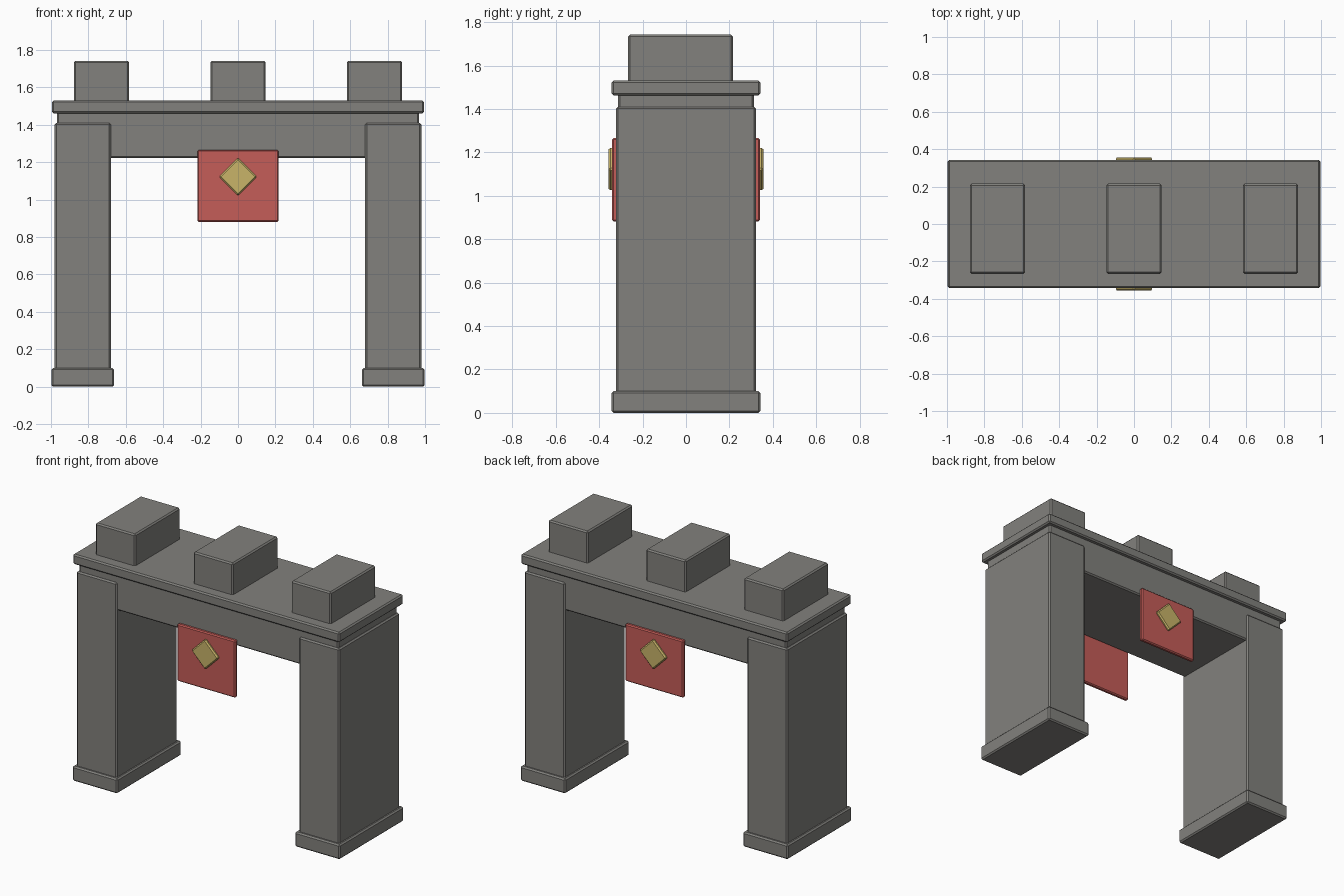
import bpy, math

if "Cube" in bpy.data.objects:
    bpy.data.objects.remove(bpy.data.objects["Cube"])


def material(name, rgb):
    m = bpy.data.materials.new(name)
    m.diffuse_color = (*rgb, 1)
    m.use_nodes = True
    m.node_tree.nodes["Principled BSDF"].inputs["Base Color"].default_value = m.diffuse_color
    return m


STONE = material("grey stone", (0.223, 0.219, 0.205))
RED = material("red cloth", (0.558, 0.109, 0.098))
GOLD = material("gold", (0.578, 0.456, 0.141))


def block(name, x, y, z, mat, bevel=0.009, turn=0.0):
    """Bevelled box from (min, max) ranges, optionally turned about y."""
    ranges = (x, y, z)
    bpy.ops.mesh.primitive_cube_add(size=1, location=[(a + b) / 2 for a, b in ranges])
    ob = bpy.context.object
    ob.name = name
    size = [b - a for a, b in ranges]
    for v in ob.data.vertices:
        v.co = [c * s for c, s in zip(v.co, size)]
    ob.rotation_euler.y = turn
    ob.data.materials.append(mat)
    mod = ob.modifiers.new("edge_bevel", 'BEVEL')
    mod.width = bevel
    mod.segments = 1
    return ob


def span(c, half):
    return (c - half, c + half)


# Pillars with plinths
for side, s in (("left", -1), ("right", 1)):
    block(side + "_plinth", span(s * 0.83, 0.168), span(0, 0.342), (0, 0.1), STONE)
    block(side + "_pillar", span(s * 0.83, 0.15), span(0, 0.323), (0.05, 1.41), STONE)

# Beam and cap slab
block("beam", span(0, 0.968), span(0, 0.313), (1.222, 1.48), STONE)
block("cap_slab", span(0, 0.995), span(0, 0.342), (1.462, 1.53), STONE)

# Battlement blocks, set slightly towards the front
for name, cx in (("left", -0.73), ("middle", 0), ("right", 0.73)):
    block(name + "_battlement", span(cx, 0.148), (-0.266, 0.216), (1.51, 1.742), STONE)

# Banner and diamond badge on both faces
for face, s in (("front", -1), ("back", 1)):
    block(face + "_banner", span(0, 0.217), span(s * 0.326, 0.014), (0.881, 1.266), RED, 0.007)
    block(face + "_badge", span(0, 0.0725), span(s * 0.343, 0.013), span(1.123, 0.0725),
          GOLD, 0.008, math.radians(45))
